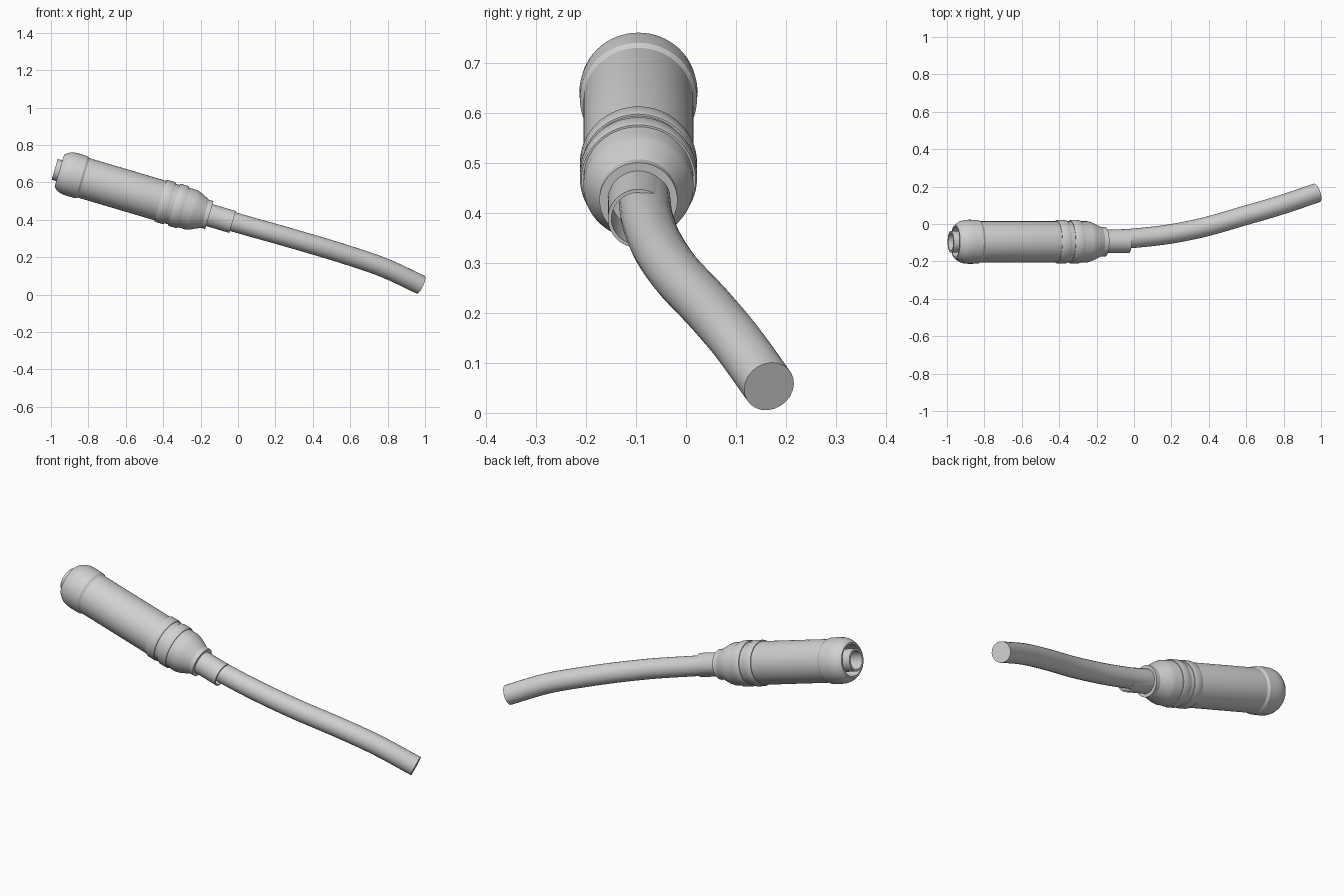
import bpy, bmesh, math
from mathutils import Matrix, Vector

cube = bpy.data.objects.get("Cube")
if cube:
    bpy.data.objects.remove(cube, do_unlink=True)

grey = bpy.data.materials.new("light_grey")
grey.use_nodes = True
grey.diffuse_color = (0.64, 0.64, 0.64, 1)
grey.node_tree.nodes["Principled BSDF"].inputs["Base Color"].default_value = (0.64, 0.64, 0.64, 1)

# Plug axis: starts at the pin tip and slopes down towards +x
AXIS = Matrix.Translation((-0.98, -0.095, 0.67)) @ Matrix.Rotation(math.radians(106.5), 4, 'Y')


def smooth(obj):
    bpy.ops.object.select_all(action='DESELECT')
    obj.select_set(True)
    bpy.context.view_layer.objects.active = obj
    bpy.ops.object.shade_smooth_by_angle(angle=math.radians(25))


def lathe(name, profile, sides=64):
    """Spin (distance along axis, radius) points round the plug axis."""
    bm = bmesh.new()
    verts = [bm.verts.new((r, 0, s)) for s, r in profile]
    edges = [bm.edges.new(pair) for pair in zip(verts, verts[1:])]
    bmesh.ops.spin(bm, geom=verts + edges, cent=(0, 0, 0), axis=(0, 0, 1),
                   angle=math.tau, steps=sides, use_duplicate=False)
    bmesh.ops.remove_doubles(bm, verts=bm.verts, dist=0.0001)
    bmesh.ops.recalc_face_normals(bm, faces=bm.faces)
    mesh = bpy.data.meshes.new(name)
    bm.to_mesh(mesh)
    bm.free()
    obj = bpy.data.objects.new(name, mesh)
    bpy.context.collection.objects.link(obj)
    mesh.materials.append(grey)
    mesh.transform(AXIS)
    smooth(obj)
    return obj


# Hollow contact pin inside the nose
lathe("contact_pin", [(0.08, 0), (0.08, 0.047), (0, 0.047), (0, 0.058), (0.13, 0.058), (0.13, 0)])

# Nose collar with an open socket, rounded shoulder
lathe("nose_collar", [(0.12, 0), (0.12, 0.081), (0.026, 0.081), (0.026, 0.09), (0.038, 0.1),
                      (0.055, 0.11), (0.075, 0.116), (0.1, 0.118), (0.15, 0.117),
                      (0.162, 0.11), (0.162, 0)])

# Main barrel, cone and small neck flange
lathe("barrel", [(0.13, 0), (0.13, 0.11), (0.762, 0.11), (0.785, 0.103), (0.838, 0.078),
                 (0.862, 0.078), (0.862, 0)])

# Two grip rings
for i, start in enumerate((0.59, 0.665)):
    lathe(f"grip_ring_{i + 1}", [(start, 0.108), (start, 0.114), (start + 0.008, 0.117),
                                 (start + 0.044, 0.117), (start + 0.052, 0.114),
                                 (start + 0.052, 0.108)])

# Thin-walled cable boot
lathe("cable_boot", [(0.85, 0.054), (0.85, 0.061), (0.992, 0.061), (0.992, 0.054), (0.85, 0.054)])

# Bent cable
path = [(-0.15, -0.083, 0.427), (0.0, -0.076, 0.382), (0.3, -0.034, 0.297),
        (0.62, 0.053, 0.2), (0.78, 0.1, 0.144), (0.976, 0.166, 0.053)]
curve = bpy.data.curves.new("cable", 'CURVE')
curve.dimensions = '3D'
curve.bevel_depth = 0.052
curve.bevel_resolution = 10
curve.use_fill_caps = True
curve.resolution_u = 8
spline = curve.splines.new('BEZIER')
spline.bezier_points.add(len(path) - 1)
for point, co in zip(spline.bezier_points, path):
    point.co = Vector(co)
    point.handle_left_type = point.handle_right_type = 'AUTO'
curve.materials.append(grey)
cable = bpy.data.objects.new("cable", curve)
bpy.context.collection.objects.link(cable)
bpy.ops.object.select_all(action='DESELECT')
cable.select_set(True)
bpy.context.view_layer.objects.active = cable
bpy.ops.object.convert(target='MESH')
smooth(bpy.context.view_layer.objects.active)
